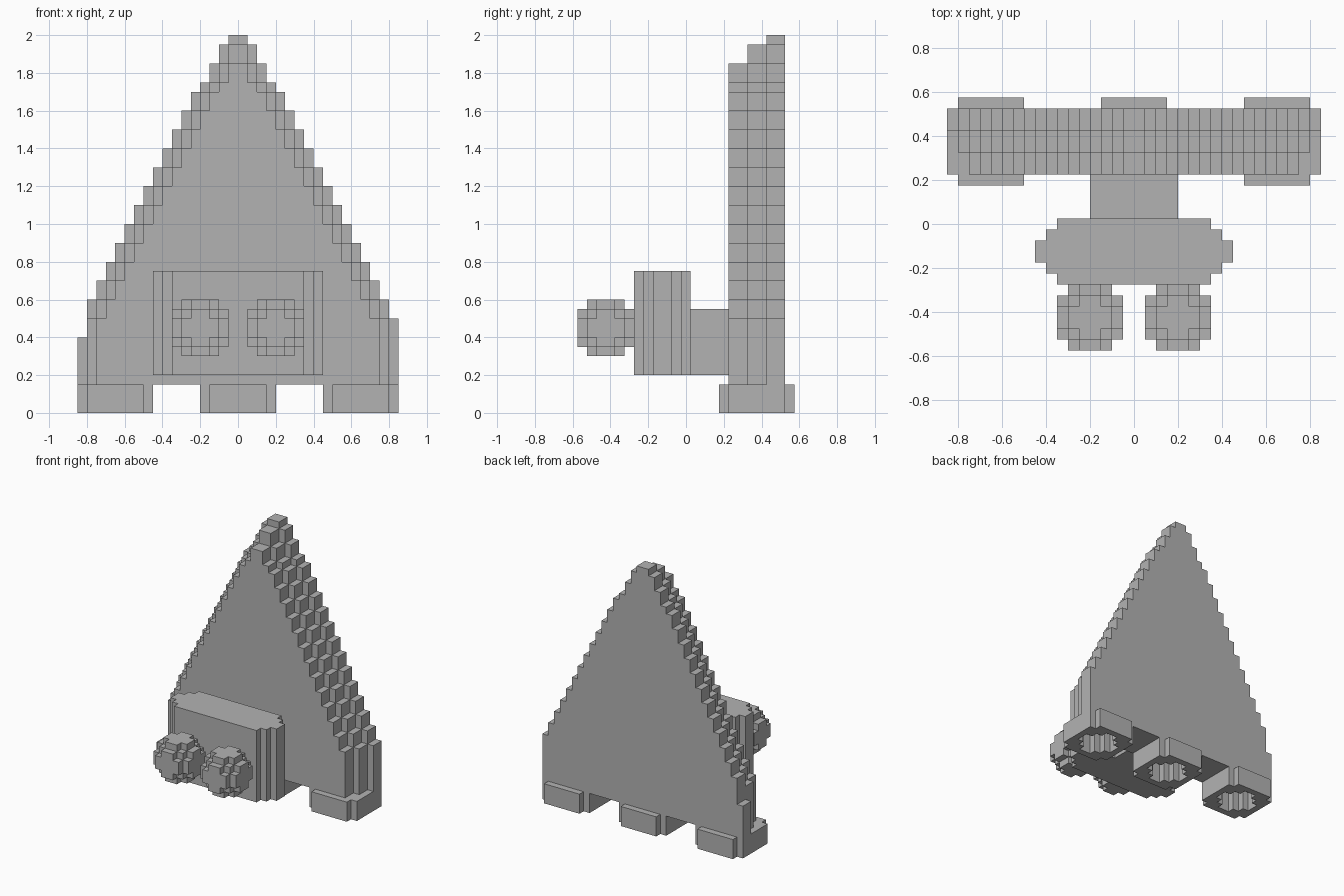
import bpy
import bmesh
from math import radians
from mathutils import Vector

CELL = 0.05

if "Cube" in bpy.data.objects:
    bpy.data.objects.remove(bpy.data.objects["Cube"], do_unlink=True)

# One plain grey for every part
grey = bpy.data.materials.new("plain_grey")
grey.use_nodes = True
colour = (0.45, 0.45, 0.45, 1)
grey.diffuse_color = colour
grey.node_tree.nodes["Principled BSDF"].inputs["Base Color"].default_value = colour


def block_part(name, size, centre, rule):
    """Skin every grid cell accepted by rule(x, y, z), measured in cells from the centre."""
    nx, ny, nz = size
    filled = {(i, j, k)
              for i in range(-nx, nx) for j in range(-ny, ny) for k in range(-nz, nz)
              if rule(i + 0.5, j + 0.5, k + 0.5)}
    bm = bmesh.new()
    verts = {}

    def corner(p):
        if p not in verts:
            verts[p] = bm.verts.new(Vector(p) * CELL)
        return verts[p]

    for cell in filled:
        for axis in range(3):
            for side in (0, 1):
                near = list(cell)
                near[axis] += 2 * side - 1
                if tuple(near) in filled:
                    continue
                ring = []
                for u, v in ((0, 0), (1, 0), (1, 1), (0, 1)):
                    p = list(cell)
                    p[axis] += side
                    p[(axis + 1) % 3] += u
                    p[(axis + 2) % 3] += v
                    ring.append(corner(tuple(p)))
                bm.faces.new(ring if side else ring[::-1])
    # Merge the coplanar cell faces into clean flat faces
    bmesh.ops.dissolve_limit(bm, angle_limit=radians(1), verts=bm.verts[:], edges=bm.edges[:])
    mesh = bpy.data.meshes.new(name)
    bm.to_mesh(mesh)
    bm.free()
    mesh.materials.append(grey)
    part = bpy.data.objects.new(name, mesh)
    part.location = centre
    bpy.context.collection.objects.link(part)
    return part


# Tall stepped triangle: column tops from the middle outwards, in cells
tops = [40, 39, 37, 35] + list(range(34, 8, -2))


def triangle(x, y, z):
    layer = 2 - int((y + 3) // 2)          # back, middle and front layers
    column = int(abs(x)) + layer           # each layer is one step narrower
    if column >= len(tops):
        return False
    top = tops[column]
    if x < 0 and column == len(tops) - 1 and layer == 0:
        top -= 2
    return 3 < z < top


block_part("triangle_body", (17, 3, 40), (0, 0.375, 0), triangle)


# Round hollow feet
def disc(x, y, radius):
    low, high = sorted((abs(x), abs(y)))
    return high < radius and low + high < 1.5 * radius + 0.25


def foot(x, y, z):
    inside = max(abs(x), abs(y)) < 3 and abs(x) + abs(y) < 3.5
    return disc(x, y, 4) and not inside and 0 < z < 3


for name, x in (("right_foot", -0.65), ("middle_foot", 0), ("left_foot", 0.65)):
    block_part(name, (4, 4, 3), (x, 0.375, 0), foot)


# Upright block with stepped ends, and the neck joining it to the body
def snout(x, y, z):
    step = max(0, int(abs(y)))
    return abs(x) < 9 - step and 4 < z < 15


block_part("snout_block", (9, 3, 15), (0, -0.125, 0), snout)
block_part("neck", (4, 2, 11), (0, 0.125, 0), lambda x, y, z: 4 < z < 11)


# Pair of stepped balls on the front
def ball(x, y, z):
    return x * x + y * y + z * z < 9


for name, x in (("right_ball", -0.2), ("left_ball", 0.2)):
    block_part(name, (3, 3, 3), (x, -0.425, 0.45), ball)
